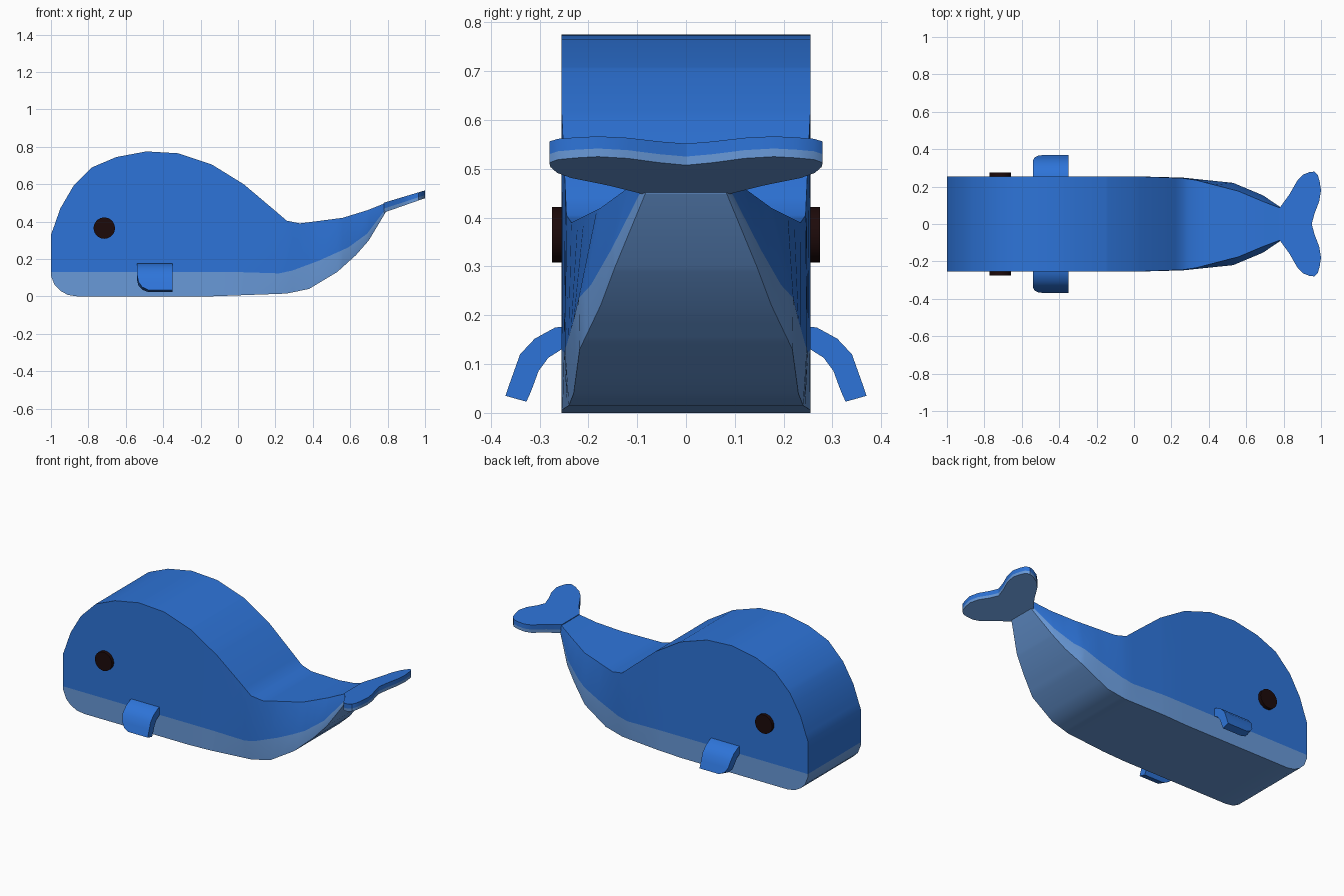
import bpy, bmesh, math

cube = bpy.data.objects.get("Cube")
if cube:
    bpy.data.objects.remove(cube, do_unlink=True)


def make_material(name, rgb):
    mat = bpy.data.materials.new(name)
    mat.use_nodes = True
    mat.diffuse_color = (*rgb, 1)
    mat.node_tree.nodes["Principled BSDF"].inputs["Base Color"].default_value = (*rgb, 1)
    return mat


BLUE = make_material("whale blue", (0.027, 0.175, 0.69))
BELLY = make_material("pale belly blue", (0.14, 0.32, 0.69))
DARK = make_material("eye dark brown", (0.012, 0.003, 0.003))


def finish(name, bm, materials):
    """Turn a bmesh into a smooth-shaded object with sharp edges kept."""
    bmesh.ops.recalc_face_normals(bm, faces=bm.faces)
    mesh = bpy.data.meshes.new(name)
    bm.to_mesh(mesh)
    bm.free()
    for mat in materials:
        mesh.materials.append(mat)
    obj = bpy.data.objects.new(name, mesh)
    bpy.context.collection.objects.link(obj)
    bpy.ops.object.select_all(action="DESELECT")
    obj.select_set(True)
    bpy.context.view_layer.objects.active = obj
    bpy.ops.object.shade_smooth_by_angle(angle=math.radians(30))
    return obj


def sample(curve, x):
    """Read a piecewise linear curve at x."""
    for (xa, va), (xb, vb) in zip(curve, curve[1:]):
        if x <= xb:
            return va + (vb - va) * (x - xa) / (xb - xa)
    return curve[-1][1]


def bridge(bm, ring_a, ring_b, colours):
    n = len(ring_a)
    for i in range(n):
        j = (i + 1) % n
        face = bm.faces.new((ring_a[i], ring_a[j], ring_b[j], ring_b[i]))
        face.material_index = colours[i]


# Body: side profile heights and half widths along the length
TAIL = 0.79
top = [(-1, .33), (-.985, .37), (-.95, .47), (-.88, .59), (-.78, .69), (-.65, .745),
       (-.49, .775), (-.32, .765), (-.14, .705), (.03, .6), (.19, .465), (.26, .405),
       (.33, .39), (.56, .42), (.69, .46), (TAIL, .5)]
bottom = [(-1, .11), (-.98, .06), (-.95, .03), (-.91, .008), (-.86, 0), (-.15, 0),
          (.26, .015), (.38, .04), (.53, .13), (.63, .22), (.7, .3), (TAIL, .45)]
line = [(-1, .13), (0, .13), (.22, .123), (.29, .138), (.43, .19), (.59, .262),
        (.69, .335), (TAIL, .468)]
width_top = [(-1, .255), (0, .255), (.26, .245), (.33, .235), (.56, .175), (.69, .12), (TAIL, .083)]
width_line = [(-1, .255), (0, .255), (.26, .248), (.53, .22), (.69, .153), (TAIL, .085)]
width_bottom = [(-1, .255), (0, .255), (.26, .24), (.53, .218), (.7, .145), (TAIL, .083)]

bm = bmesh.new()
levels = [(bottom, width_bottom), (line, width_line), (top, width_top)]
stations = sorted({x for curve in (top, bottom, line) for x, _ in curve})
rings = []
for x in stations:
    half = [(sample(w, x), sample(z, x)) for z, w in levels]
    loop = [(x, -y, z) for y, z in half] + [(x, y, z) for y, z in reversed(half)]
    rings.append([bm.verts.new(p) for p in loop])
for a, b in zip(rings, rings[1:]):
    bridge(bm, a, b, (1, 0, 0, 0, 1, 1))
for r in (rings[0], rings[-1]):
    bm.faces.new((r[0], r[1], r[4], r[5])).material_index = 1
    bm.faces.new((r[1], r[2], r[3], r[4]))
finish("body", bm, [BLUE, BELLY])

# Tail fluke: two-lobed plate rising to the rear, pale underneath
lobe = [(.778, .085), (.83, .157), (.875, .235), (.905, .264), (.94, .278), (.965, .28),
        (.983, .262), (.993, .225), (1, .18), (.99, .12), (.965, .055)]
outline = lobe + [(.95, 0)] + [(x, -y) for x, y in reversed(lobe)]
bm = bmesh.new()
layers = []
for share in (0, .4, 1):
    layer = []
    for x, y in outline:
        low = .455 + (x - .8) * .35
        high = .5 + (x - .778) * .3
        layer.append(bm.verts.new((x, y, low + (high - low) * share)))
    layers.append(layer)
for colour, (a, b) in zip((1, 0), zip(layers, layers[1:])):
    bridge(bm, a, b, [colour] * len(outline))
bm.faces.new(layers[0]).material_index = 1
bm.faces.new(layers[-1])
finish("tail_fluke", bm, [BLUE, BELLY])

# Flippers: curved paddles with a rounded front tip
# each section: outer y, outer z, inner y, inner z, front x
sections = [(.24, .178, .24, .13, -.54), (.268, .175, .255, .13, -.54),
            (.31, .152, .282, .113, -.54), (.34, .12, .302, .086, -.54),
            (.355, .078, .313, .056, -.532), (.365, .05, .321, .036, -.512),
            (.37, .035, .327, .023, -.48)]
for name, side in (("front", -1), ("back", 1)):
    bm = bmesh.new()
    rings = []
    for yo, zo, yi, zi, front in sections:
        loop = [(front, yo, zo), (-.35, yo, zo), (-.35, yi, zi), (front, yi, zi)]
        rings.append([bm.verts.new((x, side * y, z)) for x, y, z in loop])
    for a, b in zip(rings, rings[1:]):
        bridge(bm, a, b, [0] * 4)
    bm.faces.new(rings[0])
    bm.faces.new(rings[-1])
    finish(name + "_flipper", bm, [BLUE])

    # Eyes: short round discs on the flanks
    bm = bmesh.new()
    bmesh.ops.create_cone(bm, cap_ends=True, segments=32, radius1=.057, radius2=.057, depth=.04)
    eye = finish(name + "_eye", bm, [DARK])
    eye.location = (-.715, side * .255, .365)
    eye.rotation_euler.x = math.pi / 2
